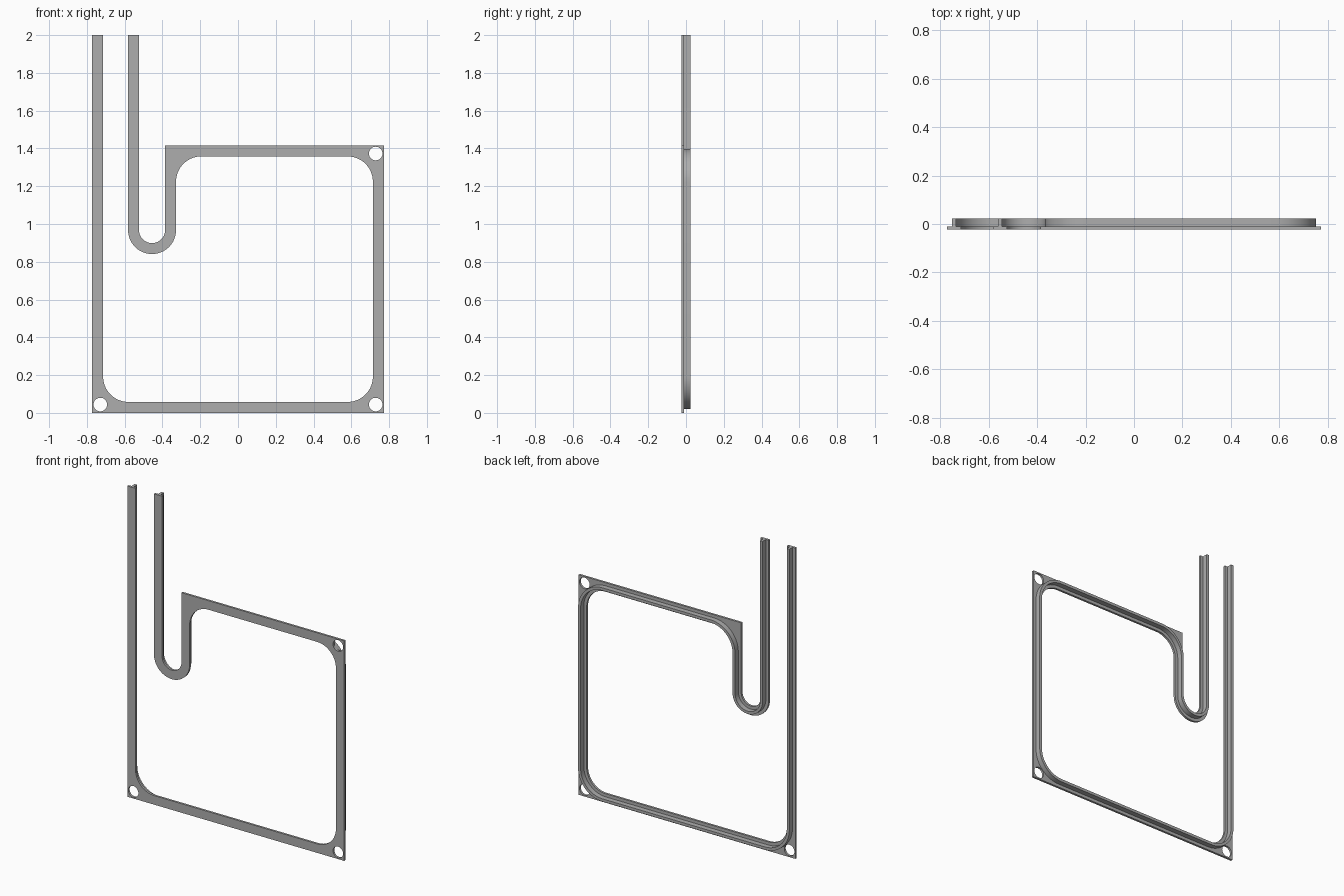
import bpy, bmesh, math
from mathutils import Vector

if "Cube" in bpy.data.objects:
    bpy.data.objects.remove(bpy.data.objects["Cube"])

grey = bpy.data.materials.new("grey")
grey.diffuse_color = (0.42, 0.42, 0.42, 1)
grey.use_nodes = True
grey.node_tree.nodes["Principled BSDF"].inputs["Base Color"].default_value = grey.diffuse_color

# Centre line of the trim (x, z, bend radius), from one open end to the other
ROUTE = [(-0.743, 2, 0), (-0.743, 0.029, 0.163), (0.743, 0.029, 0.163),
         (0.743, 1.387, 0.163), (-0.357, 1.387, 0.163),
         (-0.357, 0.87, 0.098), (-0.553, 0.87, 0.098), (-0.553, 2, 0)]


def side(offset, square=False):
    """Centre line shifted to its left by offset, with rounded bends."""
    pts = [Vector(p[:2]) for p in ROUTE]
    dirs = [(b - a).normalized() for a, b in zip(pts, pts[1:])]
    out = []
    for i, p in enumerate(pts):
        d0, d1 = dirs[max(i - 1, 0)], dirs[min(i, len(dirs) - 1)]
        n0, n1 = Vector((-d0.y, d0.x)), Vector((-d1.y, d1.x))
        turn = d0.x * d1.y - d0.y * d1.x
        if abs(turn) < 0.5:                      # open end
            out.append(p + n0 * offset)
            continue
        corner = p + (n0 + n1) * offset
        if square and turn > 0:                  # square outside corner
            out.append(corner)
            continue
        r = ROUTE[i][2] - turn * offset
        centre = corner - d0 * r + d1 * r
        for k in range(17):
            a = math.pi / 2 * k / 16
            out.append(centre + (d0 * math.sin(a) - d1 * math.cos(a)) * r)
    return out


def circle(x, z, r, n=32):
    return [Vector((x + r * math.cos(2 * math.pi * k / n),
                    z + r * math.sin(2 * math.pi * k / n))) for k in range(n)]


def slab(name, loops, y0, y1):
    """Filled outline (further loops are holes) between two depths."""
    cu = bpy.data.curves.new(name, 'CURVE')
    cu.dimensions = '2D'
    cu.fill_mode = 'BOTH'
    cu.extrude = (y1 - y0) / 2
    for loop in loops:
        sp = cu.splines.new('POLY')
        sp.points.add(len(loop) - 1)
        for q, p in zip(sp.points, loop):
            q.co = (p.x, p.y, 0, 1)
        sp.use_cyclic_u = True
    ob = bpy.data.objects.new(name, cu)
    bpy.context.collection.objects.link(ob)
    ob.rotation_euler.x = math.pi / 2
    ob.location.y = (y0 + y1) / 2
    bpy.ops.object.select_all(action='DESELECT')
    ob.select_set(True)
    bpy.context.view_layer.objects.active = ob
    bpy.ops.object.convert(target='MESH')
    ob = bpy.context.object
    bpy.ops.object.transform_apply(location=True, rotation=True, scale=True)
    bm = bmesh.new()
    bm.from_mesh(ob.data)
    bmesh.ops.remove_doubles(bm, verts=bm.verts, dist=1e-5)
    bmesh.ops.recalc_face_normals(bm, faces=bm.faces)
    bm.to_mesh(ob.data)
    bm.free()
    ob.data.materials.clear()
    ob.data.materials.append(grey)
    bpy.ops.object.shade_smooth_by_angle(angle=math.radians(30))
    return ob


# Flat front flange with square outer corners and three screw holes
holes = [circle(x, z, 0.036) for x, z in
         ((-0.729, 0.044), (0.729, 0.044), (0.729, 1.373))]
slab("front_flange", [side(-0.029, True) + side(0.029)[::-1]] + holes,
     -0.0235, -0.0095)

# Narrow rib standing behind the flange
slab("back_rib", [side(-0.009) + side(0.009)[::-1]], -0.0125, 0.0235)
